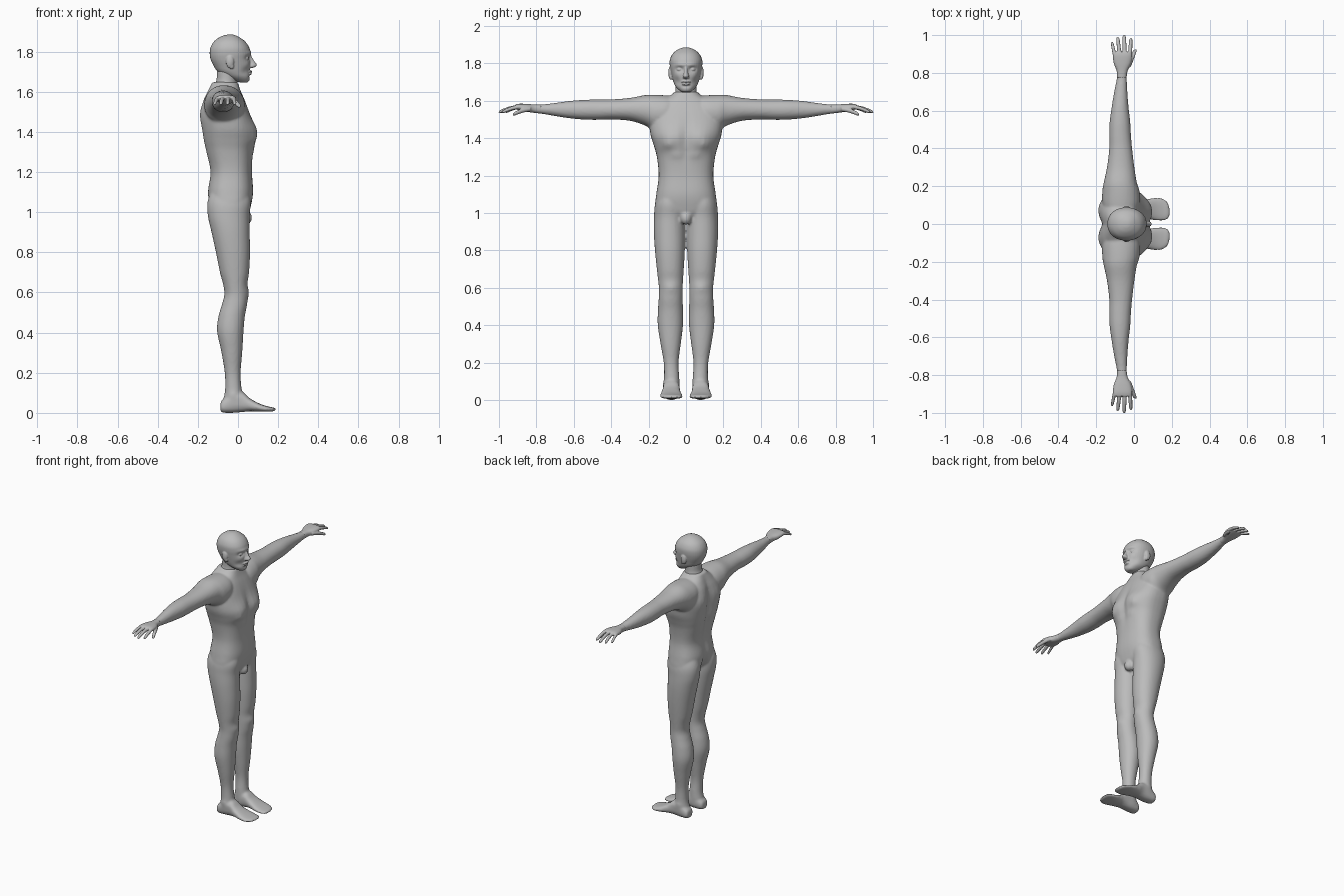
import bpy, bmesh, math
from mathutils import Vector

skin = bpy.data.materials.new("grey_skin")
skin.diffuse_color = (0.5, 0.5, 0.5, 1)
SEG = 40
AXES = {'x': (1, 2, 0), 'y': (0, 2, 1), 'z': (0, 1, 2)}   # (a, b, along)


def spline(p0, p1, p2, p3, t):
    return [0.5 * (2*b + (c-a)*t + (2*a-5*b+4*c-d)*t*t + (3*b-a-3*c+d)*t**3)
            for a, b, c, d in zip(p0, p1, p2, p3)]


def loft(bm, rings, axis='z', side=1, power=2.2, steps=5):
    """Closed smooth tube through rings (position, a_min, a_max, b_min, b_max)."""
    ia, ib, it = AXES[axis]
    pad = [rings[0]] + list(rings) + [rings[-1]]
    dense = [spline(*pad[i:i+4], k/steps) for i in range(len(rings)-1) for k in range(steps)]
    dense.append(rings[-1])
    loops = []
    for t, a0, a1, b0, b1 in dense:
        loop = []
        for k in range(SEG):
            u = 2*math.pi*k/SEG
            c, s = math.cos(u), math.sin(u)
            p = [0, 0, 0]
            p[it] = t
            p[ia] = (a0+a1)/2 + (a1-a0)/2*math.copysign(abs(c)**(2/power), c)
            p[ib] = (b0+b1)/2 + (b1-b0)/2*math.copysign(abs(s)**(2/power), s)
            p[1] *= side
            loop.append(bm.verts.new(p))
        loops.append(loop)
    for lo, hi in zip(loops, loops[1:]):
        for k in range(SEG):
            bm.faces.new((lo[k], lo[(k+1) % SEG], hi[(k+1) % SEG], hi[k]))
    bm.faces.new(loops[0][::-1])
    bm.faces.new(loops[-1])


def ball(bm, centre, size):
    v = bmesh.ops.create_uvsphere(bm, u_segments=20, v_segments=12, radius=1)['verts']
    for p in v:
        p.co = Vector(centre) + Vector(c*s for c, s in zip(p.co, size))


def bump(bm, centre, radius, push):
    """Soft bulge or dent, on both sides of the body."""
    for side in ((1, -1) if centre[1] else (1,)):
        for v in bm.verts:
            d = [(v.co[i] - centre[i]*(side if i == 1 else 1))/radius[i] for i in range(3)]
            v.co += Vector((push[0], push[1]*side, push[2])) * math.exp(-sum(q*q for q in d))


def finish(name, bm, voxel, rounds):
    bmesh.ops.recalc_face_normals(bm, faces=bm.faces)
    me = bpy.data.meshes.new(name)
    bm.to_mesh(me)
    bm.free()
    me.materials.append(skin)
    ob = bpy.data.objects.new(name, me)
    bpy.context.collection.objects.link(ob)
    rm = ob.modifiers.new("blend", 'REMESH')
    rm.mode, rm.voxel_size, rm.use_smooth_shade = 'VOXEL', voxel, True
    sm = ob.modifiers.new("soften", 'SMOOTH')
    sm.factor, sm.iterations = 0.5, rounds


def sym(rows):
    return [(z, x0, x1, -w, w) for z, x0, x1, w in rows]


# Torso and pelvis
bm = bmesh.new()
loft(bm, sym([(0.955, -.05, .02, .05), (0.99, -.11, .05, .12), (1.03, -.14, .064, .163),
              (1.1, -.152, .075, .159), (1.2, -.14, .07, .146), (1.3, -.162, .075, .156),
              (1.36, -.175, .085, .172), (1.42, -.18, .083, .19), (1.5, -.183, .056, .195),
              (1.56, -.172, .033, .17), (1.6, -.155, .015, .125), (1.63, -.14, .004, .08),
              (1.648, -.13, -.002, .062)]), power=2.5)
bump(bm, (.08, .085, 1.4), (.1, .06, .055), (.016, 0, 0))       # chest
bump(bm, (.09, .1, 1.365), (.05, .025, .02), (.008, 0, 0))
bump(bm, (.09, 0, 1.4), (.06, .014, .1), (-.012, 0, 0))         # breastbone
bump(bm, (.08, .05, 1.31), (.05, .03, .02), (.006, 0, 0))       # ribs
bump(bm, (-.18, 0, 1.38), (.06, .03, .22), (.022, 0, 0))        # spine
bump(bm, (-.18, .09, 1.48), (.06, .05, .07), (-.012, 0, 0))     # shoulder blades
bump(bm, (-.15, 0, 1.0), (.08, .018, .09), (.03, 0, 0))
ball(bm, (.04, 0, .972), (.03, .03, .035))

for s in (1, -1):
    # Leg
    loft(bm, [(1.12, -.13, .05, .02, .14), (1.05, -.152, .064, .008, .165),
              (.98, -.15, .057, .004, .171), (.9, -.132, .058, .003, .172),
              (.8, -.11, .06, .006, .166), (.7, -.09, .055, .012, .156),
              (.64, -.074, .046, .016, .149), (.59, -.068, .047, .018, .144),
              (.54, -.08, .045, .018, .146), (.48, -.096, .034, .016, .15),
              (.4, -.1, .027, .016, .151), (.3, -.082, .021, .028, .136),
              (.2, -.066, .013, .04, .119), (.12, -.064, .018, .036, .117),
              (.06, -.072, .03, .034, .118), (.03, -.06, .03, .04, .11)], side=s, power=2.1)
    # Foot
    loft(bm, [(-.088, .06, .1, .015, .045), (-.078, .045, .115, .002, .065),
              (-.03, .035, .12, 0, .1), (.02, .033, .122, .004, .105),
              (.06, .03, .13, .008, .072), (.11, .02, .138, .006, .045),
              (.15, .017, .136, .006, .032), (.178, .026, .115, .008, .027),
              (.188, .04, .085, .011, .022)], 'x', s, 2.5)
    # Arm
    loft(bm, [(.04, -.13, -.01, 1.52, 1.62), (.1, -.165, .03, 1.45, 1.628),
              (.17, -.168, .03, 1.44, 1.632), (.22, -.16, .015, 1.468, 1.63),
              (.3, -.143, .002, 1.493, 1.615), (.4, -.131, -.01, 1.5, 1.607),
              (.47, -.131, -.016, 1.498, 1.606), (.54, -.129, -.02, 1.499, 1.605),
              (.62, -.118, -.029, 1.506, 1.599), (.7, -.105, -.035, 1.518, 1.588),
              (.77, -.091, -.038, 1.53, 1.58), (.82, -.09, -.036, 1.535, 1.578)], 'y', s, 2.1)
bump(bm, (.05, .08, .6), (.03, .04, .03), (.008, 0, 0))         # kneecaps
bump(bm, (-.1, .09, .42), (.05, .05, .06), (-.004, 0, 0))       # calves
bump(bm, (-.02, .12, .085), (.03, .02, .02), (0, .006, 0))      # ankles
finish("body", bm, .0075, 4)

# Hands: palm, four fingers and thumb, as (base x, base y, tip x, tip y, radius)
fingers = [(-.1, .88, -.117, .965, .0085), (-.076, .89, -.086, .99, .0095),
           (-.049, .89, -.052, 1.002, .0098), (-.022, .885, -.016, .985, .0095),
           (-.03, .83, .008, .925, .011)]
for s, name in ((1, "left_hand"), (-1, "right_hand")):
    bm = bmesh.new()
    loft(bm, [(.775, -.09, -.039, 1.532, 1.579), (.81, -.092, -.034, 1.535, 1.58),
              (.85, -.107, -.016, 1.541, 1.583), (.89, -.112, -.01, 1.549, 1.584),
              (.912, -.108, -.014, 1.556, 1.58)], 'y', s, 2.4)
    for bx, by, tx, ty, r in fingers:
        rings = []
        for f, k in ((0, 1.1), (.4, 1.1), (.7, 1), (.92, .85), (1, .35)):
            x, y, z = bx+(tx-bx)*f, by+(ty-by)*f, 1.568 - .03*f**1.6
            if bx == -.03:
                z -= .012
            rings.append((y, x-r*k, x+r*k, z-r*k, z+r*k))
        loft(bm, rings, 'y', s, 2)
    finish(name, bm, .0035, 2)

# Neck
bm = bmesh.new()
loft(bm, sym([(1.59, -.13, .005, .075), (1.63, -.118, -.002, .062), (1.66, -.107, -.004, .056),
              (1.7, -.105, 0, .056), (1.73, -.1, 0, .055)]), power=2)
bump(bm, (0, 0, 1.665), (.03, .015, .015), (.006, 0, 0))
finish("neck", bm, .005, 2)

# Head with face
bm = bmesh.new()
loft(bm, sym([(1.646, .012, .046, .02), (1.655, -.02, .056, .035), (1.675, -.065, .06, .055),
              (1.7, -.102, .058, .067), (1.73, -.122, .061, .075), (1.76, -.136, .062, .082),
              (1.79, -.141, .062, .087), (1.82, -.137, .056, .086), (1.85, -.12, .036, .072),
              (1.872, -.091, .006, .047), (1.882, -.064, -.016, .024),
              (1.885, -.045, -.03, .008)]), power=2.15)
bump(bm, (.06, .035, 1.768), (.04, .02, .013), (-.014, 0, 0))   # eye sockets
bump(bm, (.06, .03, 1.792), (.04, .03, .01), (.006, 0, 0))      # brows
bump(bm, (.05, .05, 1.735), (.04, .02, .018), (.004, 0, 0))     # cheekbones
bump(bm, (.05, .055, 1.7), (.03, .02, .02), (-.004, -.003, 0))
bump(bm, (.06, 0, 1.677), (.03, .02, .007), (-.005, 0, 0))      # chin crease
# Nose
loft(bm, [(1.718, .045, .07, -.01, .01), (1.724, .045, .087, -.017, .017),
          (1.734, .045, .094, -.016, .016), (1.75, .045, .083, -.01, .01),
          (1.772, .045, .07, -.009, .009), (1.79, .04, .062, -.008, .008)], power=2)
# Lips, eyes and ears
ball(bm, (.058, 0, 1.7), (.013, .027, .006))
ball(bm, (.056, 0, 1.688), (.013, .023, .006))
for s in (1, -1):
    ball(bm, (.04, .034*s, 1.767), (.014, .016, .009))
    ball(bm, (-.04, .083*s, 1.75), (.02, .012, .033))
    ball(bm, (-.032, .08*s, 1.728), (.012, .011, .016))
finish("head", bm, .0035, 2)
